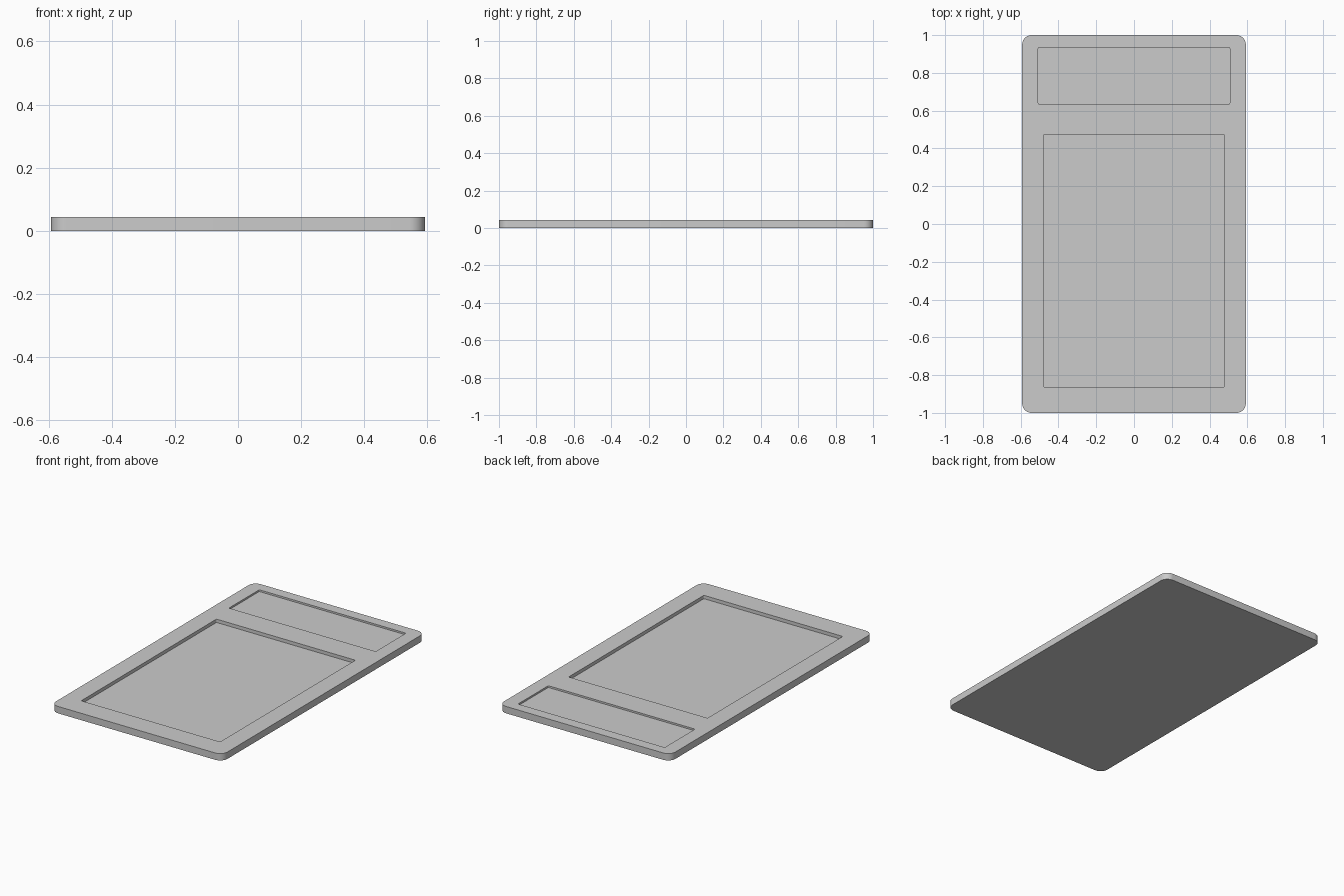
import bpy
import bmesh
from math import radians

cube = bpy.data.objects.get("Cube")
if cube:
    bpy.data.objects.remove(cube, do_unlink=True)

grey = bpy.data.materials.new("light grey")
grey.use_nodes = True
colour = (0.6, 0.6, 0.6, 1)
grey.diffuse_color = colour
grey.node_tree.nodes["Principled BSDF"].inputs["Base Color"].default_value = colour

HEIGHT = 0.043


def rounded_slab(name, x_range, y_range, z_range, radius, segments):
    """Box whose upright edges are rounded."""
    bm = bmesh.new()
    bmesh.ops.create_cube(bm, size=1)
    for v in bm.verts:
        for axis, (low, high) in enumerate((x_range, y_range, z_range)):
            v.co[axis] = high if v.co[axis] > 0 else low
    upright = [e for e in bm.edges
               if abs(e.verts[0].co.z - e.verts[1].co.z) > 0.001]
    bmesh.ops.bevel(bm, geom=upright, offset=radius, segments=segments,
                    profile=0.5, affect='EDGES')
    mesh = bpy.data.meshes.new(name)
    bm.to_mesh(mesh)
    bm.free()
    mesh.materials.append(grey)
    obj = bpy.data.objects.new(name, mesh)
    bpy.context.collection.objects.link(obj)
    return obj


# Main plate
plate = rounded_slab("plate", (-0.592, 0.592), (-1, 1), (0, HEIGHT), 0.05, 10)

# Shallow upper recess and deeper lower recess
recesses = {
    "upper_recess_cutter": (0.507, (0.635, 0.934), 0.011),
    "lower_recess_cutter": (0.48, (-0.862, 0.473), 0.021),
}
cutters = []
for name, (half_width, y_range, depth) in recesses.items():
    cutter = rounded_slab(name, (-half_width, half_width), y_range,
                          (HEIGHT - depth, HEIGHT + 0.05), 0.005, 3)
    cutter.hide_render = True
    cutters.append(cutter)
    cut = plate.modifiers.new(name, 'BOOLEAN')
    cut.operation = 'DIFFERENCE'
    cut.solver = 'EXACT'
    cut.object = cutter

# Apply the cuts, then smooth the rounded corners
bpy.ops.object.select_all(action='DESELECT')
bpy.context.view_layer.objects.active = plate
plate.select_set(True)
for name in recesses:
    bpy.ops.object.modifier_apply(modifier=name)
for cutter in cutters:
    bpy.data.objects.remove(cutter, do_unlink=True)
bpy.ops.object.shade_smooth_by_angle(angle=radians(35))
